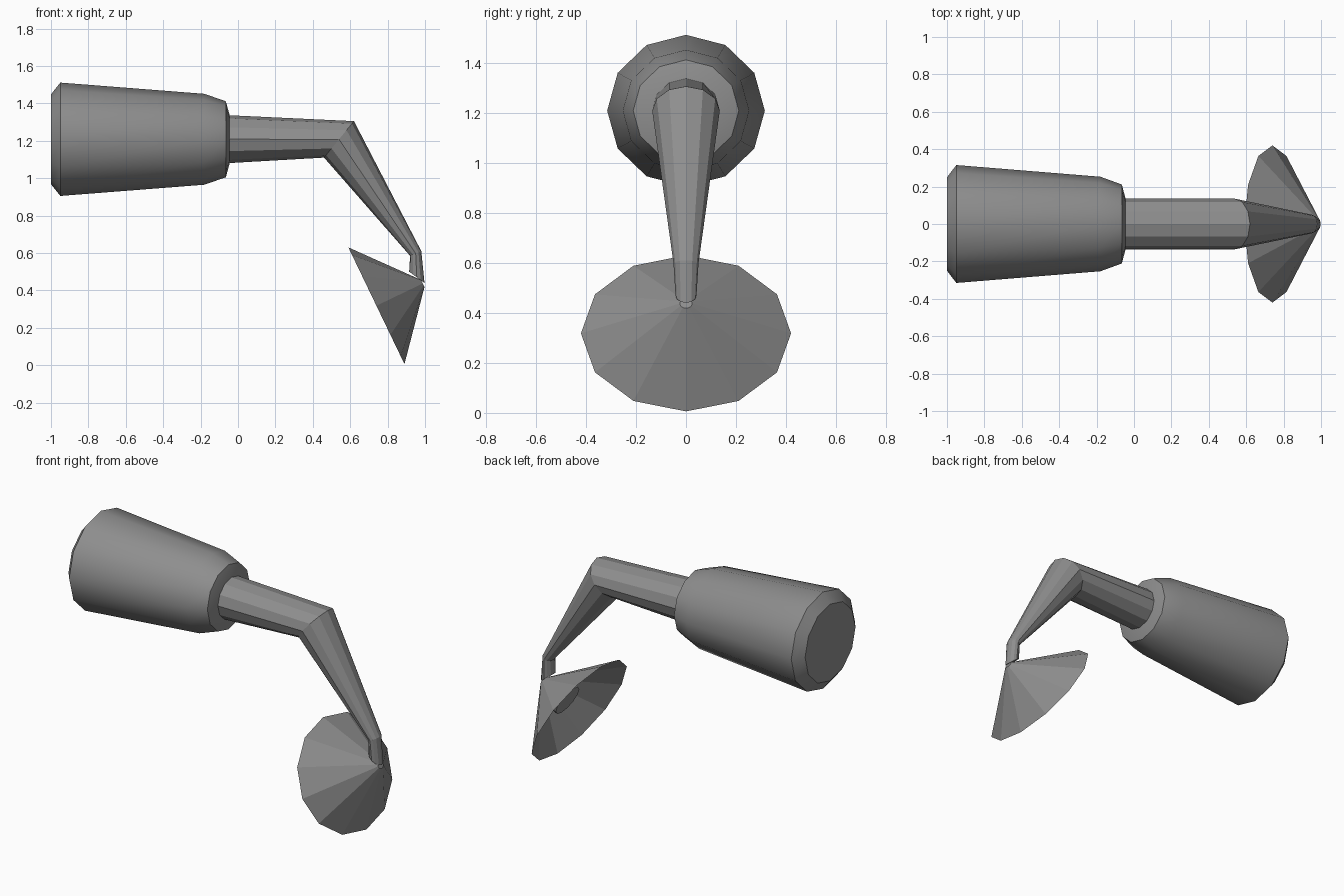
import bpy
import bmesh
import math
from mathutils import Vector

cube = bpy.data.objects.get("Cube")
if cube:
    bpy.data.objects.remove(cube, do_unlink=True)

SIDES = 12

grey = bpy.data.materials.new("mid_grey")
grey.use_nodes = True
colour = (0.27, 0.27, 0.27, 1)
grey.diffuse_color = colour
grey.node_tree.nodes["Principled BSDF"].inputs["Base Color"].default_value = colour


def loft(name, rings, cap_start=True, cap_end=True, smooth=None):
    """Skin elliptical rings, each given as (upper xz, lower xz, half width in y)."""
    bm = bmesh.new()
    loops = []
    for upper, lower, width in rings:
        a, b = Vector((upper[0], 0, upper[1])), Vector((lower[0], 0, lower[1]))
        centre, half = (a + b) / 2, (a - b) / 2
        loop = []
        for i in range(SIDES):
            t = math.tau * i / SIDES
            side = Vector((0, width * math.sin(t), 0))
            loop.append(bm.verts.new(centre + half * math.cos(t) + side))
        loops.append(loop)
    for p, q in zip(loops, loops[1:]):
        for i in range(SIDES):
            j = (i + 1) % SIDES
            bm.faces.new((p[i], p[j], q[j], q[i]))
    if cap_start:
        bm.faces.new(loops[0])
    if cap_end:
        bm.faces.new(loops[-1])
    bmesh.ops.recalc_face_normals(bm, faces=bm.faces)
    mesh = bpy.data.meshes.new(name)
    bm.to_mesh(mesh)
    bm.free()
    mesh.materials.append(grey)
    obj = bpy.data.objects.new(name, mesh)
    bpy.context.collection.objects.link(obj)
    if smooth:
        bpy.ops.object.select_all(action="DESELECT")
        obj.select_set(True)
        bpy.context.view_layer.objects.active = obj
        bpy.ops.object.shade_smooth_by_angle(angle=math.radians(smooth))
    return obj


# Tapered handle with rounded-off ends
MID = 1.208
profile = [(-1.0, 0.24), (-0.95, 0.303), (-0.18, 0.243), (-0.065, 0.203), (-0.045, 0.13)]
loft("handle", [((x, MID + r), (x, MID - r), r * 1.04) for x, r in profile], smooth=35)

# Bent arm: straight shaft, elbow, taper and thin neck
loft("arm", [
    ((-0.06, 1.337), (-0.06, 1.08), 0.135),
    ((0.62, 1.305), (0.46, 1.11), 0.135),
    ((0.98, 0.61), (0.92, 0.585), 0.05),
    ((0.997, 0.44), (0.915, 0.5), 0.042),
])

# Open cone head, tilted along its own axis
rim_centre = Vector((0.74, 0.318))
rim_half = Vector((-0.15, 0.312))
axis = Vector((0.902, 0.433))


def head_ring(depth, scale, width):
    c = rim_centre + axis * depth
    return c + rim_half * scale, c - rim_half * scale, width


loft("cone_head", [head_ring(0, 1, 0.42), head_ring(0.275, 0.06, 0.025)], cap_start=False)

# Stub inside the cone
loft("inner_stub", [head_ring(0.09, 0.28, 0.1), head_ring(0.19, 0.28, 0.1)])
